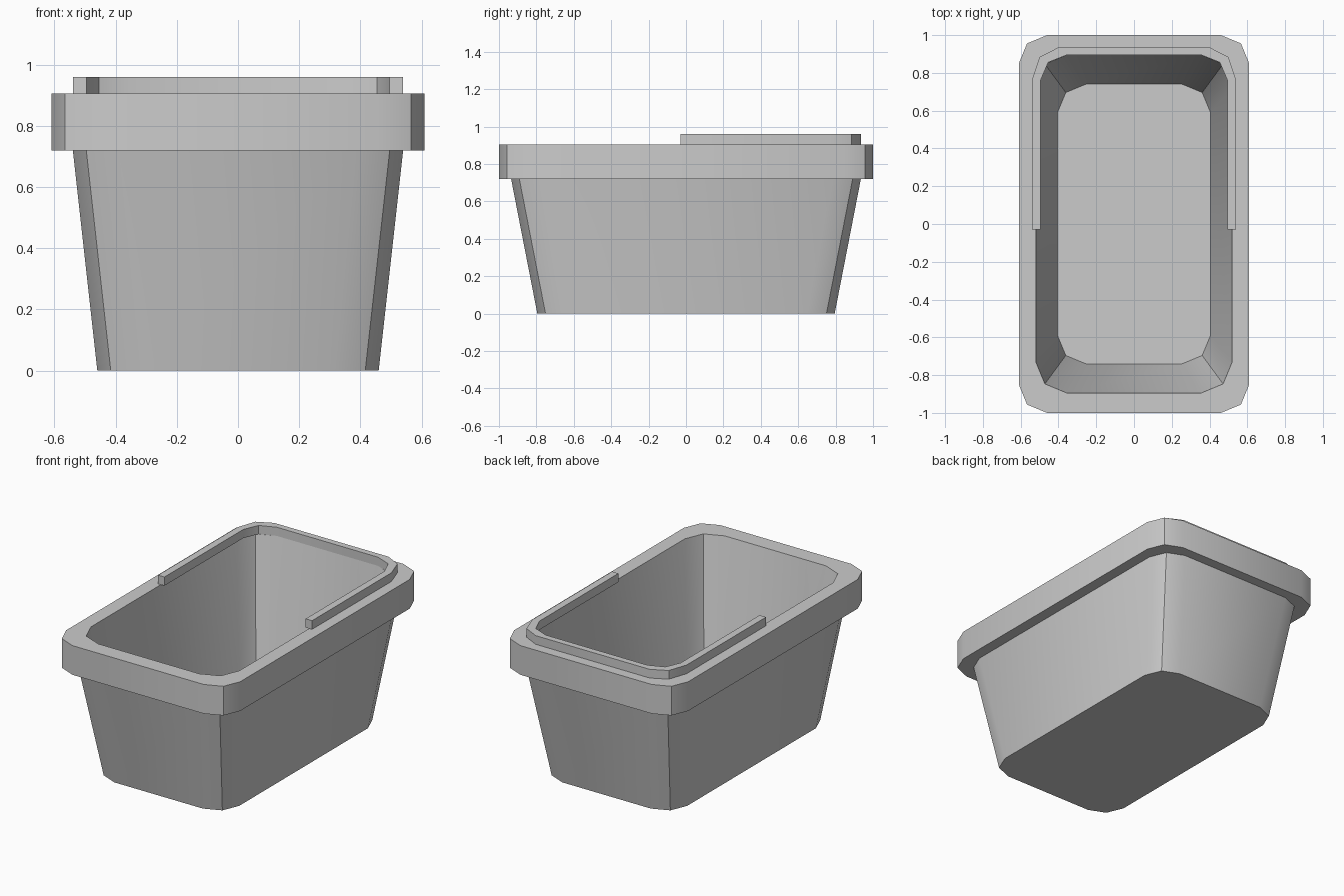
import bpy
import bmesh
import math

cube = bpy.data.objects.get("Cube")
if cube:
    bpy.data.objects.remove(cube, do_unlink=True)

GREY = (0.6, 0.6, 0.6, 1.0)
grey = bpy.data.materials.new("plain grey")
grey.use_nodes = True
grey.diffuse_color = GREY
grey.node_tree.nodes["Principled BSDF"].inputs["Base Color"].default_value = GREY


def outline(half_x, half_y, cut_x, cut_y):
    """Rounded rectangle, three points per corner, counter-clockwise from +x +y."""
    keep = 1 - math.sqrt(0.5)
    corner = [(half_x, half_y - cut_y),
              (half_x - cut_x * keep, half_y - cut_y * keep),
              (half_x - cut_x, half_y)]
    mirrored = [(-x, y) for x, y in reversed(corner)]
    back = corner + mirrored
    return back + [(-x, -y) for x, y in back]


def bridge(bm, low, high, closed=True):
    count = len(low)
    for i in range(count if closed else count - 1):
        j = (i + 1) % count
        bm.faces.new((low[i], low[j], high[j], high[i]))


def finish(bm, name):
    bmesh.ops.recalc_face_normals(bm, faces=bm.faces[:])
    mesh = bpy.data.meshes.new(name)
    bm.to_mesh(mesh)
    bm.free()
    mesh.materials.append(grey)
    obj = bpy.data.objects.new(name, mesh)
    bpy.context.collection.objects.link(obj)
    bpy.ops.object.select_all(action='DESELECT')
    obj.select_set(True)
    bpy.context.view_layer.objects.active = obj
    bpy.ops.object.shade_smooth_by_angle(angle=math.radians(30))
    return obj


# Tub: rings run up the outside, around the rim and down to the inner floor
RIM_TOP = 0.905
rings = [
    (0.46, 0.795, 0.15, 0.0),
    (0.54, 0.935, 0.15, 0.72),
    (0.61, 1.0, 0.15, 0.72),
    (0.61, 1.0, 0.15, RIM_TOP),
    (0.52, 0.895, 0.165, RIM_TOP),
    (0.405, 0.74, 0.15, 0.06),
]
bm = bmesh.new()
loops = [[bm.verts.new((x, y, z)) for x, y in outline(hx, hy, cut, cut)]
         for hx, hy, cut, z in rings]
for low, high in zip(loops, loops[1:]):
    bridge(bm, low, high)
bm.faces.new(loops[0])
bm.faces.new(loops[-1])
finish(bm, "tub")

# Raised lip: U-shaped strip around the back half of the opening
LIP_TOP, LIP_END = 0.96, -0.03


def lip_path(*size):
    back = outline(*size)[:6]
    return [(size[0], LIP_END)] + back + [(-size[0], LIP_END)]


outer = lip_path(0.54, 0.935, 0.14, 0.17)
inner = lip_path(0.495, 0.895, 0.14, 0.135)
bm = bmesh.new()
sections = [[bm.verts.new((x, y, z)) for x, y in path]
            for path, z in ((outer, RIM_TOP), (outer, LIP_TOP),
                            (inner, LIP_TOP), (inner, RIM_TOP))]
for i in range(4):
    bridge(bm, sections[i], sections[(i + 1) % 4], closed=False)
for end in (0, -1):
    bm.faces.new([s[end] for s in sections])
finish(bm, "raised_lip")
